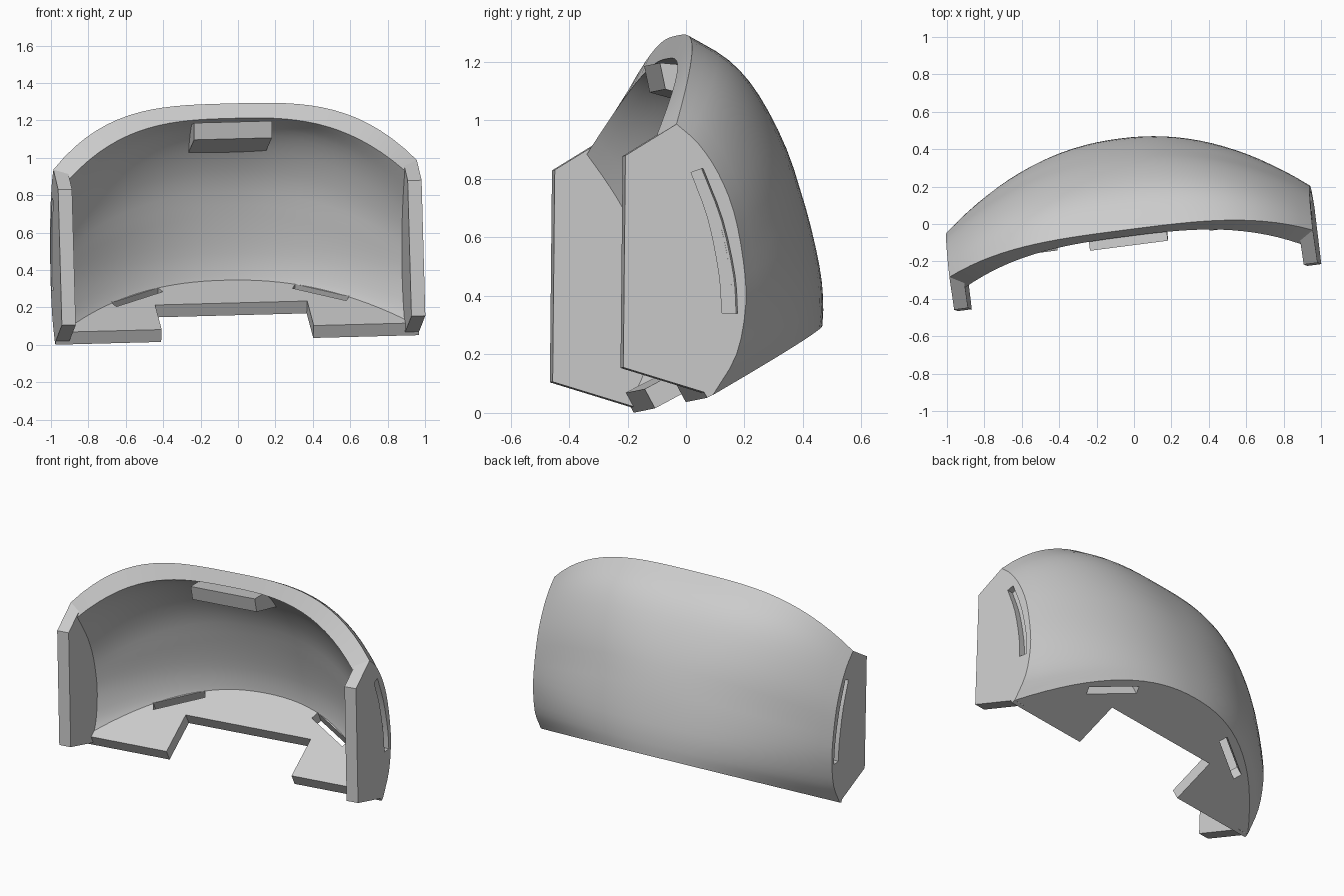
import bpy, bmesh
from mathutils import Matrix, Vector

if "Cube" in bpy.data.objects:
    bpy.data.objects.remove(bpy.data.objects["Cube"])

# Slightly turned frame in which the part is symmetric
U = Vector((0.99, 0.128, 0.026)).normalized()
W = Vector((-0.028, 0.01, 1)).normalized()
V = W.cross(U).normalized()
W = U.cross(V)
FRAME = Matrix((U, V, W)).transposed().to_4x4()
FRAME.translation = (0.03, -0.34, 0.13)

HALF, WALL = 0.98, 0.075
SLOPE = 0.55
UP = Vector((0, -SLOPE, 1)).normalized()

grey = bpy.data.materials.new("light_grey")
grey.use_nodes = True
COLOUR = (0.6, 0.6, 0.6, 1)
grey.diffuse_color = COLOUR
grey.node_tree.nodes["Principled BSDF"].inputs["Base Color"].default_value = COLOUR


def make(name, bm):
    bmesh.ops.recalc_face_normals(bm, faces=bm.faces)
    mesh = bpy.data.meshes.new(name)
    bm.to_mesh(mesh)
    bm.free()
    mesh.materials.append(grey)
    ob = bpy.data.objects.new(name, mesh)
    ob.matrix_world = FRAME
    bpy.context.collection.objects.link(ob)
    return ob


def prism(name, points, offset):
    """Extrude a flat outline along an offset."""
    bm = bmesh.new()
    face = bm.faces.new([bm.verts.new(p) for p in points])
    ext = bmesh.ops.extrude_face_region(bm, geom=[face])
    moved = [g for g in ext["geom"] if isinstance(g, bmesh.types.BMVert)]
    bmesh.ops.translate(bm, verts=moved, vec=offset)
    return make(name, bm)


def side_prism(name, profile, a0, a1):
    return prism(name, [(a0, b, c) for b, c in profile], Vector((a1 - a0, 0, 0)))


def smooth_path(points, steps=3):
    """Rounded path through the given points."""
    pts = [Vector(p) for p in points]
    pts = [2 * pts[0] - pts[1]] + pts + [2 * pts[-1] - pts[-2]]
    out = []
    for p, q, r, s in zip(pts, pts[1:], pts[2:], pts[3:]):
        for k in range(steps):
            t = k / steps
            out.append(0.5 * (2 * q + (r - p) * t + (2 * p - 5 * q + 4 * r - s) * t ** 2
                              + (3 * q - p - 3 * r + s) * t ** 3))
    return out + [pts[-2]]


def cut(ob, cutter):
    mod = ob.modifiers.new("slot", 'BOOLEAN')
    mod.operation, mod.solver, mod.object = 'DIFFERENCE', 'EXACT', cutter
    cutter.hide_render = True


def floor_point(a, b):
    return Vector((a, b, -0.1 + SLOPE * (b - 0.29)))


def loft(bm, middle, end, half, power, cols=32):
    """Grid of vertices blending a middle profile into the end profiles."""
    grid = []
    for i in range(cols + 1):
        t = 2 * i / cols - 1
        column = []
        for j, (m, e) in enumerate(zip(middle, end)):
            drop = min(1, 2 * j / len(middle))
            p = m.lerp(e, abs(t) ** (power + (2.2 - power) * drop))
            column.append(bm.verts.new((t * half, p.x, p.y)))
        grid.append(column)
    for left, right in zip(grid, grid[1:]):
        for j in range(len(left) - 1):
            bm.faces.new((left[j], left[j + 1], right[j + 1], right[j]))
    return grid


def border(grid):
    """Vertices around the edge of a grid, in order."""
    return ([c[0] for c in grid] + grid[-1][1:]
            + [c[-1] for c in reversed(grid[:-1])] + grid[0][-2:0:-1])


# Curved shell: outer and inner lofts joined around their edges
middle = smooth_path([(0.30, 1.165), (0.445, 1.085), (0.555, 0.97), (0.66, 0.785),
                      (0.735, 0.58), (0.785, 0.38), (0.80, 0.26), (0.80, 0.18)])
end = smooth_path([(0.175, 0.835), (0.25, 0.77), (0.32, 0.67), (0.375, 0.54),
                   (0.41, 0.37), (0.42, 0.22), (0.39, 0.05), (0.31, -0.09)])
inner_middle = smooth_path([(0.265, 1.085), (0.375, 1.03), (0.485, 0.92), (0.59, 0.755),
                            (0.66, 0.56), (0.71, 0.37), (0.725, 0.25), (0.725, 0.17)])
inner_end = smooth_path([(0.11, 0.78), (0.19, 0.67), (0.25, 0.57), (0.30, 0.45),
                         (0.33, 0.32), (0.34, 0.2), (0.32, 0.05), (0.27, -0.06)])
bm = bmesh.new()
outer = loft(bm, middle, end, HALF, 3.3)
inner = loft(bm, inner_middle, inner_end, HALF - WALL, 2.9)
rims = list(zip(border(outer), border(inner)))
for (p, q), (r, s) in zip(rims, rims[1:] + rims[:1]):
    bm.faces.new((p, r, s, q))
arc = [floor_point(col[-1].co.x, col[-1].co.y) for col in reversed(outer)]
shell = make("curved_shell", bm)

# Sloping floor with a wide notch in front
front = [(-HALF, 0.29), (-0.41, 0.29), (-0.41, 0.535), (0.41, 0.535), (0.41, 0.29), (HALF, 0.29)]
floor = prism("floor", [floor_point(a, b) for a, b in front] + arc, UP * WALL)

# Side panels with a curved slot each, and the floor slots
panel_profile = [(0, 0), (0, 0.725)] + [tuple(p) for p in end]
slot_profile = (smooth_path([(0.268, 0.685), (0.338, 0.51), (0.382, 0.32), (0.392, 0.19)])
                + smooth_path([(0.338, 0.19), (0.328, 0.32), (0.288, 0.51), (0.227, 0.67)]))
parts, cutters = [shell, floor], []
for side, word in ((1, "left"), (-1, "right")):
    panel = side_prism(word + "_side_panel", panel_profile, side * (HALF - WALL), side * HALF)
    side_cutter = side_prism(word + "_side_slot_cutter", slot_profile,
                             side * (HALF - 0.04), side * (HALF + 0.05))
    cut(panel, side_cutter)
    cut(shell, side_cutter)

    along, across = Vector((side * 0.135, -0.068)), Vector((side * 0.01, 0.02))
    mid = Vector((side * 0.495, 0.617))
    corners = [mid + along + across, mid - along + across, mid - along - across, mid + along - across]
    floor_cutter = prism(word + "_floor_slot_cutter",
                         [floor_point(*p) - UP * 0.05 for p in corners], UP * 0.145)
    cut(floor, floor_cutter)
    cut(shell, floor_cutter)
    parts.append(panel)
    cutters += [side_cutter, floor_cutter]

# Catch block under the top rim
parts.append(side_prism("top_catch", [(0.215, 1.065), (0.235, 0.975), (0.50, 0.905),
                                      (0.52, 0.95), (0.42, 1.05)], -0.21, 0.21))

# Apply the cuts, then shade with sharp edges kept
bpy.context.view_layer.update()
graph = bpy.context.evaluated_depsgraph_get()
finished = [bpy.data.meshes.new_from_object(p.evaluated_get(graph)) for p in parts]
for part, mesh in zip(parts, finished):
    part.modifiers.clear()
    part.data = mesh
for cutter in cutters:
    bpy.data.objects.remove(cutter)
for part in parts:
    bpy.ops.object.select_all(action='DESELECT')
    part.select_set(True)
    bpy.context.view_layer.objects.active = part
    bpy.ops.object.shade_smooth_by_angle(angle=0.5)
